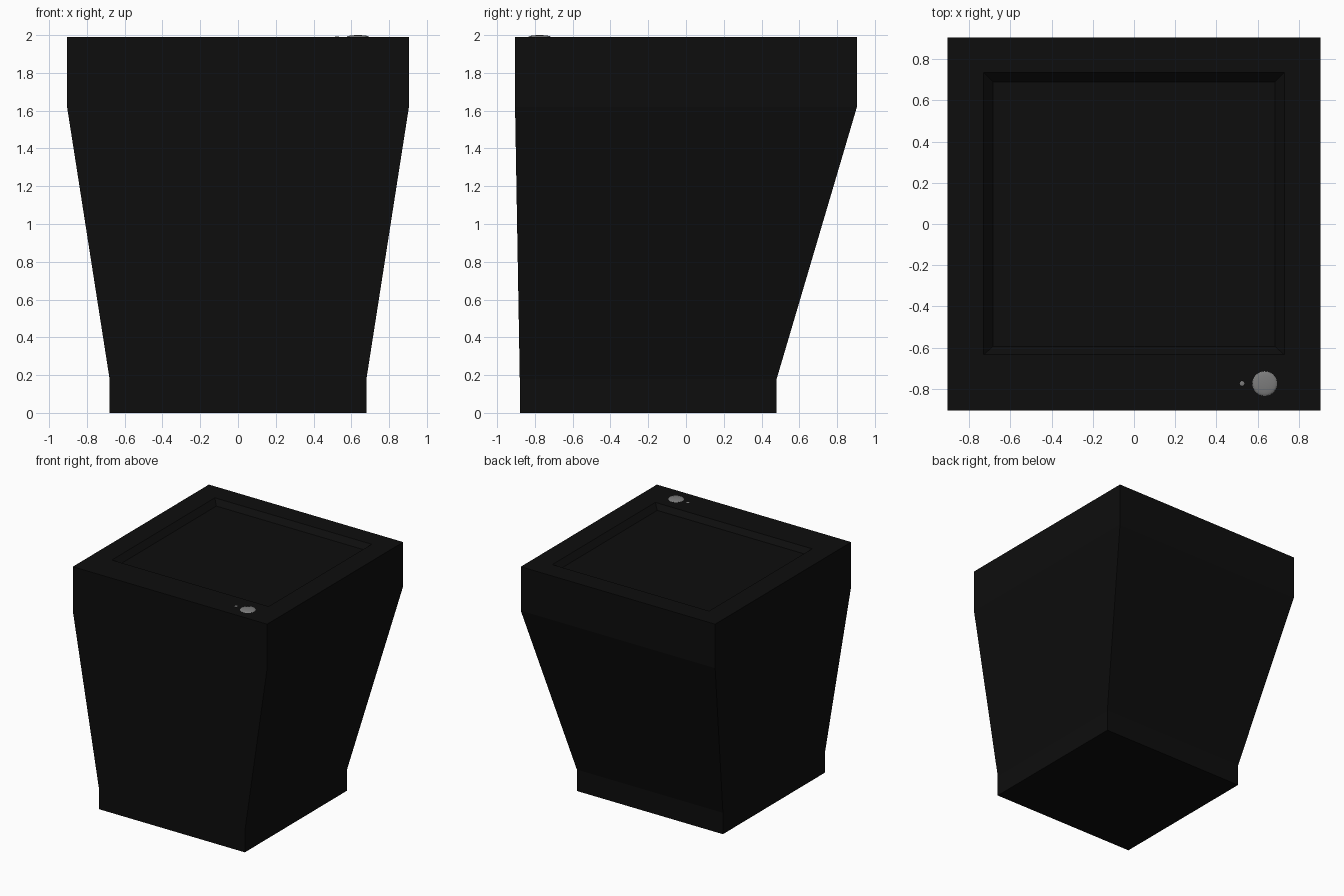
import bpy, bmesh

cube = bpy.data.objects.get("Cube")
if cube:
    bpy.data.objects.remove(cube, do_unlink=True)


def material(name, value):
    mat = bpy.data.materials.new(name)
    mat.use_nodes = True
    color = (value, value, value, 1)
    mat.diffuse_color = color
    mat.node_tree.nodes["Principled BSDF"].inputs["Base Color"].default_value = color
    return mat


black = material("matte black", 0.004)
grey = material("button grey", 0.2)


def add_object(name, bm, mat):
    bmesh.ops.recalc_face_normals(bm, faces=bm.faces)
    mesh = bpy.data.meshes.new(name)
    bm.to_mesh(mesh)
    bm.free()
    mesh.materials.append(mat)
    obj = bpy.data.objects.new(name, mesh)
    bpy.context.collection.objects.link(obj)
    return obj


def loft(name, rings, mat):
    """Skin a stack of rectangles: half width, front y, back y, z."""
    bm = bmesh.new()
    loops = [[bm.verts.new(p) for p in
              ((-w, f, z), (w, f, z), (w, b, z), (-w, b, z))]
             for w, f, b, z in rings]
    for low, high in zip(loops, loops[1:]):
        for i in range(4):
            j = (i + 1) % 4
            bm.faces.new((low[i], low[j], high[j], high[i]))
    bm.faces.new(loops[0][::-1])
    bm.faces.new(loops[-1])
    return add_object(name, bm, mat)


def dome(name, x, y, z, radius, height, mat, sides):
    """Low spherical cap sitting on the top surface."""
    bm = bmesh.new()
    bmesh.ops.create_uvsphere(bm, u_segments=sides, v_segments=12, radius=1)
    bmesh.ops.bisect_plane(bm, geom=bm.verts[:] + bm.edges[:] + bm.faces[:],
                           plane_co=(0, 0, 0), plane_no=(0, 0, 1), clear_inner=True)
    for v in bm.verts:
        v.co = (x + v.co.x * radius, y + v.co.y * radius, z + v.co.z * height)
    for f in bm.faces:
        f.smooth = True
    return add_object(name, bm, mat)


# Cabinet: plinth, flared sides, upright collar, bevelled recess in the top
TOP = 1.99
loft("bin_body", [
    (0.68, -0.88, 0.48, 0),
    (0.68, -0.88, 0.48, 0.18),
    (0.905, -0.905, 0.905, 1.62),
    (0.905, -0.905, 0.905, TOP),
    (0.73, -0.635, 0.735, TOP),
    (0.685, -0.595, 0.69, TOP - 0.04),
], black)

# Push button and its small indicator light
dome("push_button", 0.635, -0.775, TOP, 0.06, 0.01, grey, 32)
dome("indicator_light", 0.525, -0.775, TOP, 0.012, 0.003, grey, 16)
